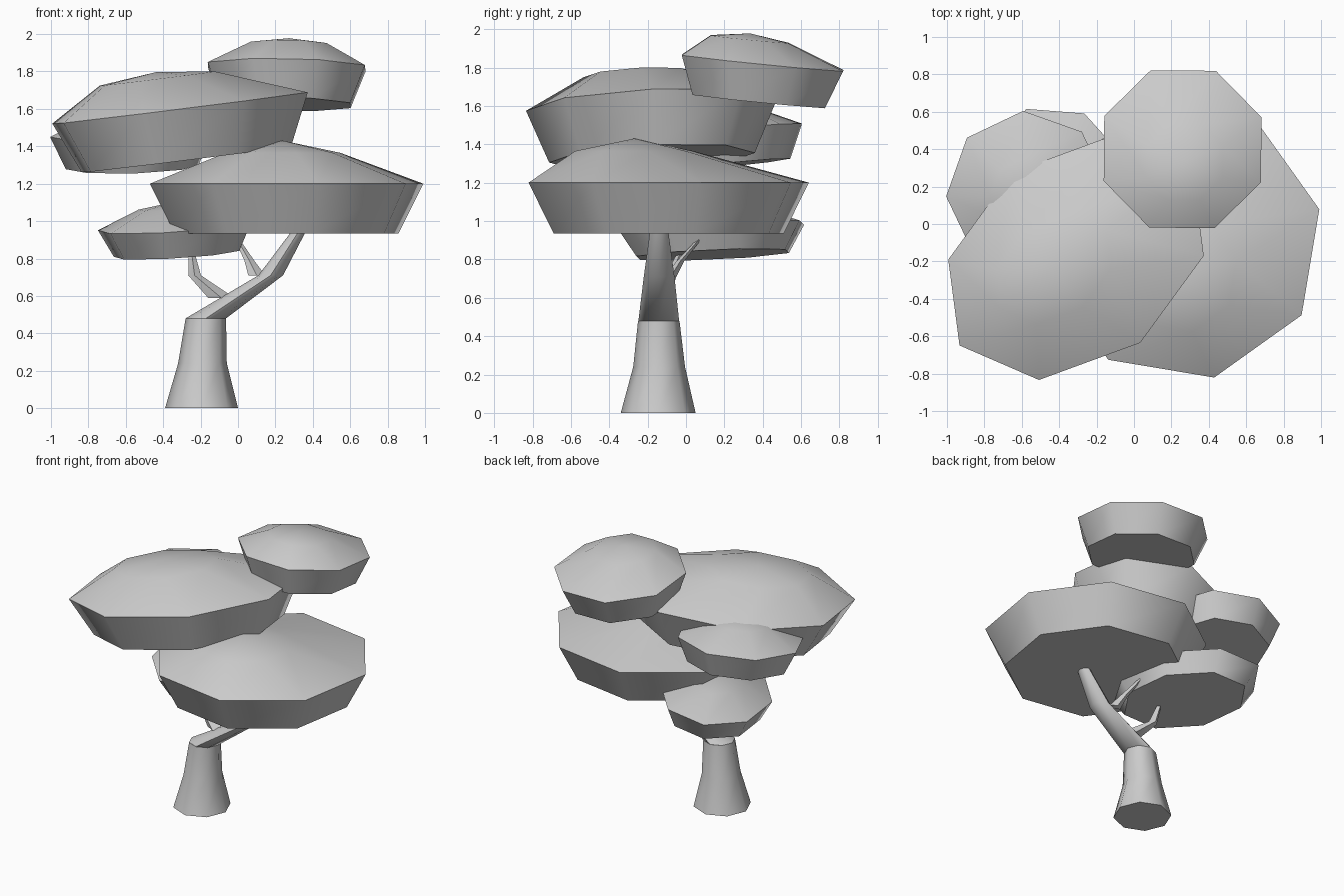
import bpy, bmesh
from math import sin, cos, radians, pi
from mathutils import Vector

if "Cube" in bpy.data.objects:
    bpy.data.objects.remove(bpy.data.objects["Cube"])


def skin(name, rings, cap=True, apex=None):
    """Bridge a stack of equal-sized point rings, closing both ends."""
    bm = bmesh.new()
    vs = [[bm.verts.new(p) for p in r] for r in rings]
    n = len(vs[0])
    for a, b in zip(vs, vs[1:]):
        for i in range(n):
            j = (i + 1) % n
            bm.faces.new((a[i], a[j], b[j], b[i]))
    bm.faces.new(vs[0][::-1])
    if apex:
        tip = bm.verts.new(apex)
        for i in range(n):
            bm.faces.new((vs[-1][i], vs[-1][(i + 1) % n], tip))
    else:
        bm.faces.new(vs[-1])
    bmesh.ops.recalc_face_normals(bm, faces=bm.faces)
    me = bpy.data.meshes.new(name)
    bm.to_mesh(me)
    bm.free()
    ob = bpy.data.objects.new(name, me)
    bpy.context.collection.objects.link(ob)
    bpy.ops.object.select_all(action='DESELECT')
    ob.select_set(True)
    bpy.context.view_layer.objects.active = ob
    bpy.ops.object.shade_smooth_by_angle(angle=radians(60))
    return ob


def foliage(name, centre, rx, ry, turn, slope, drop, rise, peak,
            top_shift=(0, 0), low=0.82, high=0.45):
    """Eight-sided leaf pad: flat underside, wide rim, low domed top."""
    sx, sy = slope
    t = radians(turn)

    def place(x, y, h):
        return Vector((centre[0] + x - sx * h, centre[1] + y - sy * h,
                       centre[2] + h + sx * x + sy * y))

    rings = []
    for h, s, (ox, oy) in ((-drop, low, (0, 0)), (0, 1, (0, 0)), (rise, high, top_shift)):
        ring = []
        for k in range(8):
            u, v = rx * s * cos(k * pi / 4), ry * s * sin(k * pi / 4)
            ring.append(place(u * cos(t) - v * sin(t) + ox,
                              u * sin(t) + v * cos(t) + oy, h))
        rings.append(ring)
    return skin(name, rings, apex=place(*top_shift, peak))


def limb(name, stations, n=8):
    """Tapered limb from level rings: (x, y, z, half width x, half width y)."""
    return skin(name, [[(x + a * cos(2 * pi * k / n), y + b * sin(2 * pi * k / n), z)
                        for k in range(n)] for x, y, z, a, b in stations])


# trunk and the main branch leaning into the lower canopy
limb("trunk", [(-.195, -.145, 0, .195, .195), (-.19, -.14, .24, .13, .135),
               (-.172, -.142, .48, .108, .108)])
limb("main_branch", [(-.172, -.142, .48, .108, .106), (.175, -.14, .71, .066, .08),
                     (.315, -.14, .93, .04, .05), (.35, -.14, 1.0, .035, .045)])

# thin side twigs
limb("left_twig", [(-.09, -.13, .59, .07, .04), (-.232, -.08, .71, .034, .03),
                   (-.252, -.02, .86, .012, .012)], 4)
limb("right_twig", [(.10, -.08, .71, .045, .03), (.06, -.03, .79, .026, .02),
                    (-.02, .09, .93, .010, .010)], 4)

# foliage pads
foliage("lower_canopy", (.26, -.09, 1.2), .75, .75, 13, (0, 0), .265, .165, .23,
        (-.02, -.18), high=.42)
foliage("upper_canopy", (-.31, -.18, 1.605), .78, .57, 37, (.122, .01), .275, .17, .205,
        (-.10, -.06))
foliage("crown_pad", (.26, .40, 1.825), .455, .455, 22, (-.02, -.10), .20, .115, .145,
        (.01, -.08), high=.48)
foliage("back_pad", (-.57, .17, 1.465), .435, .435, 3, (.03, .10), .175, .11, .145)
foliage("low_pad", (-.34, .13, .97), .54, .38, 116, (.08, .06), .145, .10, .13)
